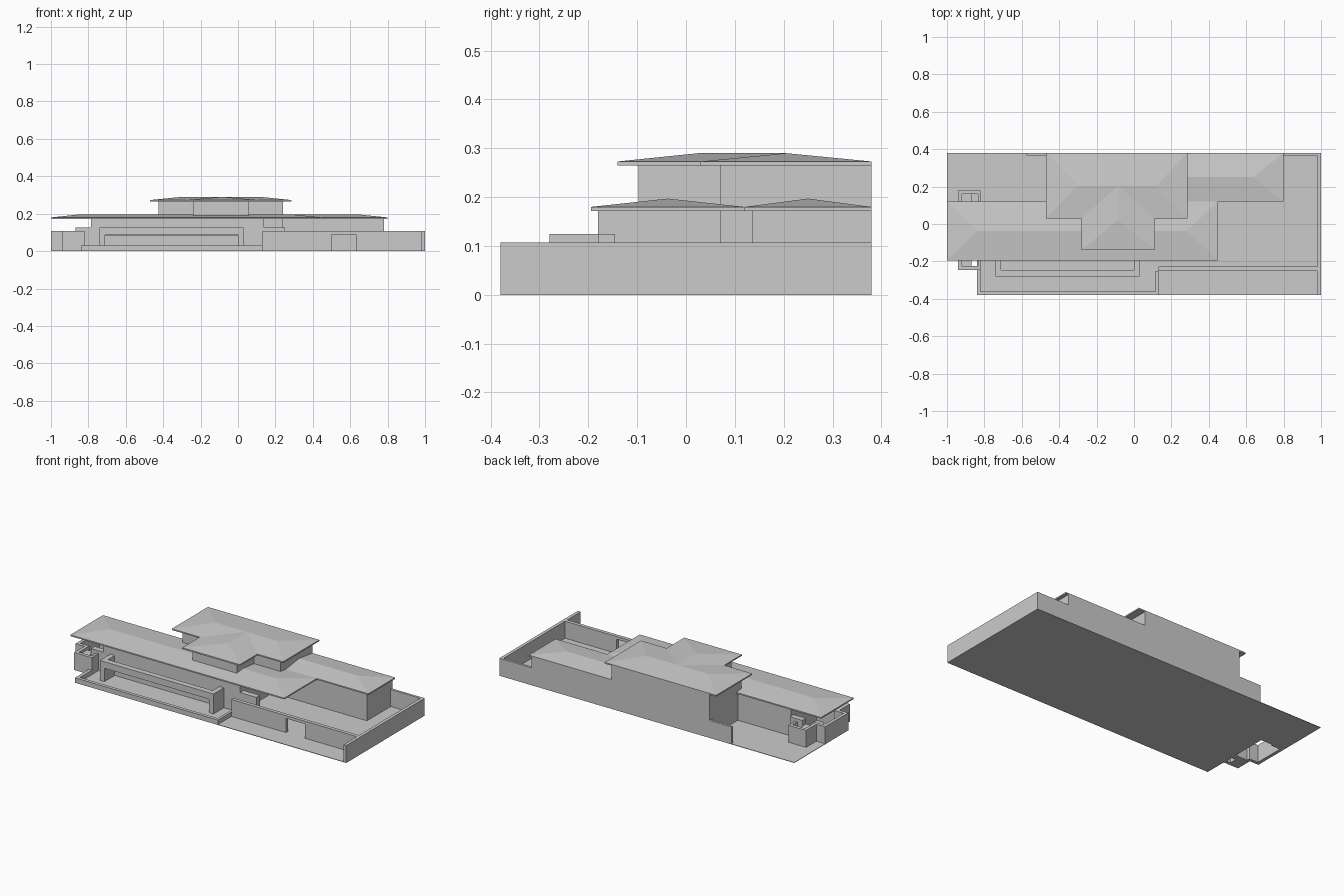
import bpy, bmesh

cube = bpy.data.objects.get("Cube")
if cube:
    bpy.data.objects.remove(cube, do_unlink=True)

grey = bpy.data.materials.new("plain_grey")
grey.use_nodes = True
tone = (0.6, 0.6, 0.6, 1)
grey.diffuse_color = tone
grey.node_tree.nodes["Principled BSDF"].inputs["Base Color"].default_value = tone


def finish(name, bm):
    bmesh.ops.recalc_face_normals(bm, faces=bm.faces)
    mesh = bpy.data.meshes.new(name)
    bm.to_mesh(mesh)
    bm.free()
    mesh.materials.append(grey)
    obj = bpy.data.objects.new(name, mesh)
    bpy.context.collection.objects.link(obj)
    return obj


def prism(name, outline, z0, z1):
    """Extrude a plan outline between two heights."""
    bm = bmesh.new()
    face = bm.faces.new([bm.verts.new((x, y, z0)) for x, y in outline])
    top = bmesh.ops.extrude_face_region(bm, geom=[face])["geom"]
    for v in top:
        if isinstance(v, bmesh.types.BMVert):
            v.co.z = z1
    return finish(name, bm)


def box(name, x0, x1, y0, y1, z0, z1):
    return prism(name, [(x0, y0), (x1, y0), (x1, y1), (x0, y1)], z0, z1)


def hip_roof(name, a0, a1, b0, b1, eave, rise, hip0, hip1, along_y=False):
    """Hipped roof with a thin fascia; the ridge runs along a."""
    bm = bmesh.new()

    def vert(a, b, z):
        return bm.verts.new((b, a, z) if along_y else (a, b, z))

    plan = [(a0, b0), (a1, b0), (a1, b1), (a0, b1)]
    low = [vert(a, b, eave) for a, b in plan]
    up = [vert(a, b, eave + 0.008) for a, b in plan]
    mid = (b0 + b1) / 2
    r0 = vert(a0 + hip0, mid, eave + rise)
    r1 = vert(a1 - hip1, mid, eave + rise)
    bm.faces.new(low)
    for i in range(4):
        j = (i + 1) % 4
        bm.faces.new((low[i], low[j], up[j], up[i]))
    bm.faces.new((up[0], up[1], r1, r0))
    bm.faces.new((up[2], up[3], r0, r1))
    bm.faces.new((up[1], up[2], r1))
    bm.faces.new((up[3], up[0], r0))
    return finish(name, bm)


WALL = 0.107    # garden wall height
LEDGE = 0.125   # balcony parapet height
EAVE = 0.172    # lower roof
TOP = 0.265     # upper roof

# Ground with a notch at the porch corner
prism("ground", [(-1, .38), (-1, .07), (-.84, .07), (-.84, -.38), (1, -.38), (1, .38)], 0, .003)

# House body
box("front_wing", -.785, .14, -.18, .105, 0, EAVE + .004)
box("rear_wing", -.425, .78, .135, .38, 0, EAVE + .004)
box("wing_link", -.425, .14, .1, .14, 0, EAVE + .004)
box("upper_storey", -.425, .24, .07, .38, .1, TOP + .004)
box("upper_bay", -.24, .06, -.097, .08, .16, TOP + .004)

# Roofs
hip_roof("front_wing_roof", -1, .45, -.195, .12, EAVE, .025, .16, .17)
hip_roof("rear_wing_roof", .15, .8, .12, .38, EAVE, .025, 0, .165)
hip_roof("upper_roof", -.47, .285, .03, .38, TOP, .025, .17, .165)
hip_roof("upper_bay_roof", -.14, .205, -.28, .11, TOP, .025, .165, 0, along_y=True)

# Front balcony: raised parapet on end piers, open below
box("balcony_parapet", -.74, .03, -.28, -.245, .085, LEDGE)
box("balcony_floor", -.71, 0, -.245, -.18, .08, .087)
for side, x in (("left", 0), ("right", -.74)):
    box("balcony_pier_" + side, x, x + .03, -.28, -.18, 0, LEDGE)
    box("balcony_foot_" + side, x, x + .03, -.28, -.245, 0, .085)

# Low terrace wall
box("terrace_wall_front", -.84, .13, -.38, -.36, 0, .03)
box("terrace_wall_right", -.84, -.82, -.36, -.2, 0, .03)
box("terrace_wall_left", .115, .13, -.36, -.25, 0, .03)

# Courtyard walls with a gateway
box("court_wall_near", .13, .5, -.25, -.228, 0, WALL)
box("court_wall_far", .63, .98, -.25, -.228, 0, WALL)
box("gate_lintel", .5, .63, -.25, -.228, .09, WALL)
box("side_wall", .98, 1, -.38, .38, 0, WALL)
box("back_wall_left", .78, .98, .365, .38, 0, WALL)
box("back_wall_right", -.575, -.425, .365, .38, 0, WALL)

# Short parapets at the ends of the front wing
box("east_parapet", .14, .25, -.18, -.145, 0, LEDGE)

# West porch, mirrored about the wing's centre line
AXIS = -.0325
box("porch_end_wall", -1, -.98, -.145, .08, 0, WALL)
for side, s in (("back", 1), ("front", -1)):
    def part(name, x0, x1, d0, d1, z1):
        ys = sorted((AXIS + s * d0, AXIS + s * d1))
        box(name + "_" + side, x0, x1, ys[0], ys[1], 0, z1)
    part("west_parapet", -.87, -.785, .1125, .1475, LEDGE)
    part("porch_return", -.98, -.92, .0925, .1125, WALL)
    part("planter_end", -.94, -.92, .1125, .2125, WALL)
    part("planter_outer", -.92, -.82, .1925, .2125, WALL)
    part("planter_inner", -.835, -.82, .1475, .1925, WALL)
    part("planter_step", -.92, -.87, .1125, .1925, .09)
